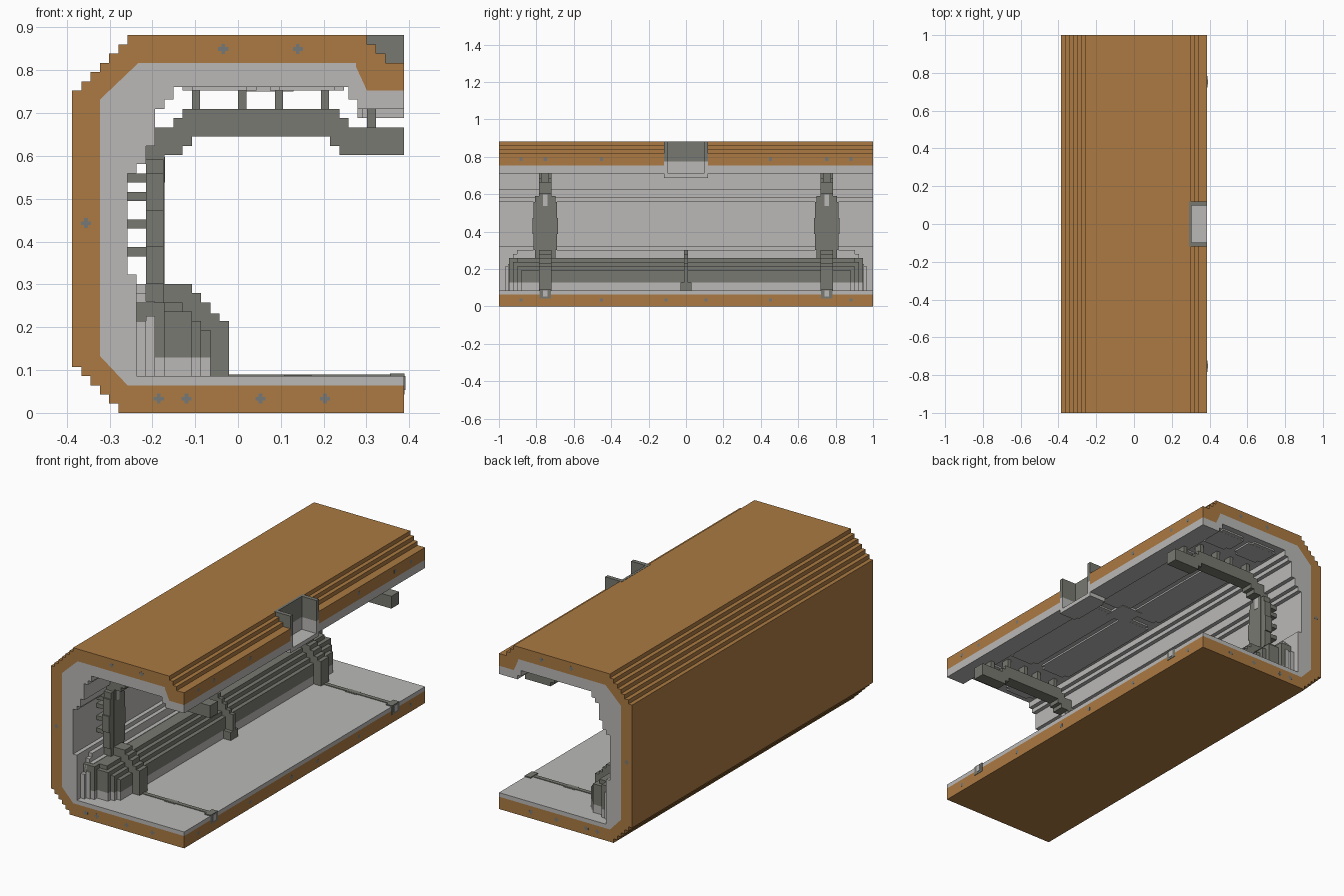
import bpy, bmesh

if "Cube" in bpy.data.objects:
    bpy.data.objects.remove(bpy.data.objects["Cube"], do_unlink=True)

U = 2 / 93      # one block; all sizes below are in blocks
END = 46.5      # half length


def material(name, rgb):
    m = bpy.data.materials.new(name)
    m.use_nodes = True
    m.diffuse_color = (*rgb, 1)
    bsdf = m.node_tree.nodes["Principled BSDF"]
    bsdf.inputs["Base Color"].default_value = (*rgb, 1)
    bsdf.inputs["Roughness"].default_value = 0.8
    return m


ORANGE = material("orange_brown", (0.41, 0.195, 0.055))
LIGHT = material("light_grey", (0.49, 0.485, 0.475))
DARK = material("dark_olive_grey", (0.19, 0.19, 0.165))
STEEL = material("steel_grey", (0.18, 0.19, 0.19))


def part(name, mat, prisms):
    """One object from prisms: (outline in x and z, y start, y end)."""
    bm = bmesh.new()
    for pts, y0, y1 in prisms:
        f = bm.faces.new([bm.verts.new((x * U, y0 * U, z * U)) for x, z in pts])
        ext = bmesh.ops.extrude_face_region(bm, geom=[f])
        new = [v for v in ext["geom"] if isinstance(v, bmesh.types.BMVert)]
        bmesh.ops.translate(bm, verts=new, vec=(0, (y1 - y0) * U, 0))
    bmesh.ops.recalc_face_normals(bm, faces=bm.faces)
    me = bpy.data.meshes.new(name)
    bm.to_mesh(me)
    bm.free()
    me.materials.append(mat)
    ob = bpy.data.objects.new(name, me)
    bpy.context.collection.objects.link(ob)
    return ob


def box(x0, x1, y0, y1, z0, z1):
    return ([(x0, z0), (x1, z0), (x1, z1), (x0, z1)], y0, y1)


def stairs(x, z, n, first):
    """n diagonal unit steps up and to the right or left from x, z."""
    pts = [(x, z)]
    for _ in range(n):
        dx = 1 if first == "right" else 0
        pts += [(x + dx, z + 1 - dx), (x + 1, z + 1)]
        x, z = x + 1, z + 1
    return pts


# Outer shell: stepped corners outside, chamfered inside
low_corner = [(-x - 31, z) for x, z in stairs(-18, 0, 5, "up")]
inner = [(-12, 3), (-15, 6.2), (-15, 34), (-10.8, 38), (12.8, 38), (12.8, 37.6), (14, 35)]
part("outer_shell", ORANGE, [(
    [(18, 0)] + low_corner + stairs(-18, 35, 6, "right") + [(14, 41)]
    + inner[::-1] + [(18, 3)], -END, END)])

# Inner lining
lining = [(18, 4), (-11, 4), (-11, 15), (-12, 15), (-12, 26), (-11, 26), (-11, 27),
          (-10, 27), (-10, 29), (-9, 29), (-9, 33), (-8, 33), (-8, 34), (-7, 34),
          (-7, 35.4), (12, 35.4), (12, 34), (13, 34), (13, 33), (14, 33)]
part("inner_lining", LIGHT, [([(18, 3)] + inner + lining[::-1], -END, END)])

# Upper lip on either side of the notch
lip = [(14, 35), (18, 35), (18, 38), (16, 38), (16, 39), (15, 39), (15, 40), (14, 40)]
spans = [(-END, -5.5), (5.5, END)]
part("upper_lip", ORANGE, [(lip, a, b) for a, b in spans])
part("lip_lining", LIGHT, [box(14, 18, a, b, 33, 35) for a, b in spans])

# Notch bracket: back wall, two cheeks and a floor
for nm, mat, z0, z1 in (("bracket_top", DARK, 36, 41.05), ("bracket_base", LIGHT, 32, 36)):
    walls = [box(14, 18, s - 0.5, s + 0.5, z0, z1) for s in (-5, 5)]
    walls.append(box(13.5, 14.1, -5.5, 5.5, z0, z1))
    part(nm, mat, walls)
part("bracket_floor", LIGHT, [box(13, 18, -4.5, 4.5, 32, 33)])

# Raised ceiling panels with notched corners
panels = []
for x0, x1 in ((-6, 2), (3.5, 11.5)):
    for y0, y1 in ((-45, -38), (-32, -1), (1, 32), (38, 45)):
        panels += [box(x0, x1, y0 + 1, y1 - 1, 35, 35.5),
                   box(x0 + 1, x1 - 1, y0, y1, 35.02, 35.5)]
panels.append(box(0, 6, -3, 3, 34.9, 35.5))
part("ceiling_panels", LIGHT, panels)

# Long side pod with stepped ends
pod_steps = [(-8, 12, 44), (-6, 12, 42), (-5, 11, 43), (-4, 10, 42), (-3, 9, 41)]
part("pod_body", DARK, [box(-11, x, -h, h, 6, z) for x, z, h in pod_steps])
part("pod_base", LIGHT, [box(-11, x, -h, h, 4, 6) for x, z, h in pod_steps])
part("pod_back", LIGHT, [box(-12, -10, -h, h, 4, z)
                         for z, h in ((14, 42), (13, 43), (12, 44), (10, 45))]
     + [box(-10, -9, -h, h, 4, z) for z, h in ((12.1, 43), (10.5, 44.3))])

# Curved support frames
foot = [(-8, 14), (-5, 14), (-5, 13), (-4, 13), (-4, 12), (-3, 12), (-3, 10.8),
        (-2, 10.8), (-2, 10), (-1, 10), (-1, 4), (-10, 4)]
arch = [(-10, 29), (-9, 29), (-9, 31), (-7, 31), (-7, 32), (-6, 32), (-6, 33), (11, 33),
        (11, 32), (12, 32), (12, 31), (18, 31), (18, 28), (11, 28), (11, 29), (10, 29),
        (10, 30), (-5, 30), (-5, 29), (-6, 29), (-6, 28), (-8, 28)]
for side, c in (("front", -35), ("back", 35)):
    part(side + "_frame", DARK, [(arch + foot, c - 1.5, c + 1.5)])
    # wide post around the upright
    part(side + "_post", DARK, [
        box(-10, -8.1, c - h, c + h, a, b)
        for h, a, b in ((2.5, 12, 27.5), (2.9, 14, 26), (3.2, 18, 22))])
    # rungs tying the frame to wall and ceiling
    rungs = [box(-12, -10, c - 2.5, c + 2.5, z, z + 1) for z in (17, 20, 23, 25)]
    rungs += [box(x, x + 0.9, c - 1, c + 1, 33, 35.4) for x in (-5, 0, 4, 9)]
    rungs.append(box(14, 15, c - 1, c + 1, 31, 33))
    part(side + "_rungs", DARK, rungs)
    part(side + "_post_inlay", LIGHT, [box(-8.1, -7.9, c - 0.6, c + 0.6, 25, 27.8)])
    # floor strip ending in a clip
    part(side + "_floor_strip", DARK, [
        box(-1, 18, c - 0.5, c + 0.5, 3.9, 4.15),
        box(5, 8, c - 0.8, c + 0.8, 3.9, 4.1),
        box(16.5, 18.1, c - 1.4, c + 1.4, 2, 4.25)])
    part(side + "_clip_inlay", LIGHT, [box(18, 18.2, c - 0.6, c + 0.6, 2.5, 4)])

# Middle clamp on the pod
part("middle_clamp", DARK, [(foot[:-1] + [(-8, 4)], -0.5, 0.5),
                            box(-3, -1, -1.4, 1.4, 4, 6)])

# Small plus-shaped rivets on both ends
rivets = []
for x, z in ((-1.6, 39.5), (6.5, 39.5), (-16.5, 20.6), (-8.6, 1.55),
             (-5.6, 1.55), (2.45, 1.55), (9.45, 1.55)):
    for y0, y1 in ((-END - 0.02, -END + 0.1), (END - 0.1, END + 0.02)):
        rivets += [box(x - 0.55, x + 0.55, y0, y1, z - 0.2, z + 0.2),
                   box(x - 0.2, x + 0.2, y0, y1, z - 0.55, z + 0.55)]
part("end_rivets", STEEL, rivets)

# Rivets along the open edge
edge = [(y, 36.6) for y in (-41, -35, -21, 21, 35, 41)]
edge += [(y, 1.6) for y in (-41, -21, -5, 5, 21, 41)]
part("edge_rivets", STEEL, [box(17.9, 18.02, y - 0.4, y + 0.4, z - 0.4, z + 0.4)
                            for y, z in edge])
